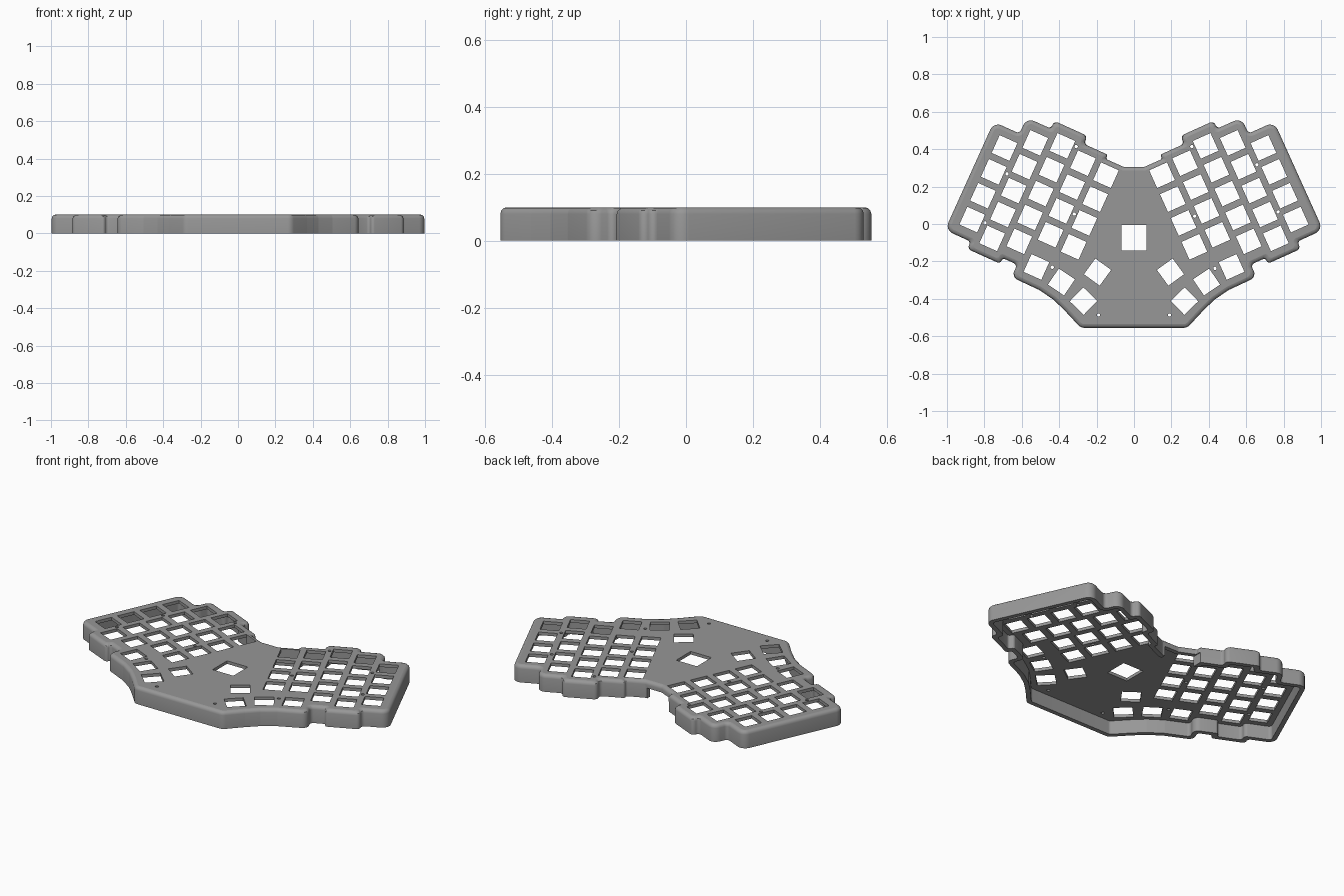
import bpy, bmesh, math
from mathutils import Vector, Matrix

if "Cube" in bpy.data.objects:
    bpy.data.objects.remove(bpy.data.objects["Cube"])

TILT = math.radians(24.3)
C, S = math.cos(TILT), math.sin(TILT)


def tilt(a, b):
    """Key-grid coordinates of the right half to x, y."""
    return (a * C - b * S, a * S + b * C)


# Sharp outline of the right half, back centre to front centre
steps = [(.28, .255), (.28, .28), (.42, .28), (.42, .327), (.615, .327), (.615, .282),
         (.757, .282), (.757, .189), (.908, .189), (.908, -.445), (.757, -.445),
         (.757, -.488), (.565, -.488), (.565, -.455), (.48, -.455), (.48, -.528), (.315, -.53)]
half = [(.055, .305)] + [tilt(*p) for p in steps] + [(.43, -.405), (.37, -.463), (.285, -.555)]
outline = [Vector(p) for p in half] + [Vector((-x, y)) for x, y in reversed(half)]


def ring(d, seg=6):
    """Outline moved inward by d, with rounded corners."""
    n = len(outline)
    pts, turns = [], []
    for i, p in enumerate(outline):
        e1 = (p - outline[i - 1]).normalized()
        e2 = (outline[(i + 1) % n] - p).normalized()
        n1, n2 = Vector((e1.y, -e1.x)), Vector((e2.y, -e2.x))
        pts.append(p + (n1 + n2) * (d / (1 + n1.dot(n2))))
        turns.append(math.atan2(e1.x * e2.y - e1.y * e2.x, e1.dot(e2)))
    out = []
    for i, p in enumerate(pts):
        to_a, to_b = pts[i - 1] - p, pts[(i + 1) % n] - p
        h = abs(turns[i]) / 2
        r = max(.045 - d, .006) if turns[i] < 0 else .02 + d
        t = min(r * math.tan(h), .48 * min(to_a.length, to_b.length))
        a, b, w = p + to_a.normalized() * t, p + to_b.normalized() * t, math.cos(h)
        for k in range(seg + 1):
            u = k / seg
            q0, q1, q2 = (1 - u) ** 2, 2 * u * (1 - u) * w, u * u
            out.append((a * q0 + p * q1 + b * q2) / (q0 + q1 + q2))
    return out


def finish(name, bm):
    bmesh.ops.recalc_face_normals(bm, faces=bm.faces)
    me = bpy.data.meshes.new(name)
    bm.to_mesh(me)
    bm.free()
    ob = bpy.data.objects.new(name, me)
    bpy.context.collection.objects.link(ob)
    return ob


def loft(name, levels):
    """Solid through outline rings given as (inset, height)."""
    bm = bmesh.new()
    rings = [[bm.verts.new((p.x, p.y, z)) for p in ring(d)] for d, z in levels]
    for lo, hi in zip(rings, rings[1:]):
        for i in range(len(lo)):
            bm.faces.new((lo[i - 1], lo[i], hi[i], hi[i - 1]))
    bm.faces.new(rings[0])
    bm.faces.new(rings[-1])
    return finish(name, bm)


def add_box(bm, x, y, sx, sy, z0, z1, rot=0):
    bmesh.ops.create_cube(bm, size=1, matrix=Matrix.Translation((x, y, (z0 + z1) / 2))
                          @ Matrix.Rotation(rot, 4, 'Z') @ Matrix.Diagonal((sx, sy, z1 - z0, 1)))


def cut(ob, cutter):
    cutter.hide_render = True
    mod = ob.modifiers.new("cut", 'BOOLEAN')
    mod.operation, mod.solver, mod.object = 'DIFFERENCE', 'EXACT', cutter
    bpy.ops.object.select_all(action='DESELECT')
    bpy.context.view_layer.objects.active = ob
    ob.select_set(True)
    bpy.ops.object.modifier_apply(modifier=mod.name)
    bpy.data.objects.remove(cutter)


# Case body with rounded top edge, hollow and open underneath
case = loft("keyboard_case", [(0, 0), (0, .08), (.0027, .09), (.01, .0973), (.02, .1)])
cut(case, loft("cavity_cutter", [(.026, -.05), (.026, .082)]))

# Key openings: five staggered columns and four thumb keys per side
KEY, PITCH = .104, .14
keys = []
for i, (top, rows) in enumerate([(.176, 4), (.184, 4), (.223, 5), (.178, 5), (.0855, 4)]):
    for r in range(rows):
        keys.append((*tilt(.244 + .1385 * i, top - PITCH * r), TILT))
keys.append((*tilt(.381, -.424), TILT))
keys += [(.388, -.31, math.radians(34)), (.27, -.412, math.radians(44)),
         (.195, -.257, math.radians(36))]
bm = bmesh.new()
for x, y, rot in keys:
    for side in (1, -1):
        add_box(bm, side * x, y, KEY, KEY, .05, .15, side * rot)
# Square centre opening
add_box(bm, 0, -.073, .136, .136, .05, .15)

# Screw holes, placed a little differently on each side
screws = {1: [(.452, .25), (.313, -.095), (.729, .018), (.729, -.258), (.297, -.394)],
          -1: [(.452, .25), (.313, -.083), (.729, -.035), (.729, -.322), (.303, -.391)]}
for side, spots in screws.items():
    for x, y in [tilt(*p) for p in spots] + [(.19, -.487)]:
        bmesh.ops.create_cone(bm, cap_ends=True, segments=16, radius1=.009, radius2=.009,
                              depth=.1, matrix=Matrix.Translation((side * x, y, .1)))
cut(case, finish("opening_cutter", bm))

# Cable opening in the back wall
bm = bmesh.new()
add_box(bm, -.055, .31, .19, .18, -.05, .06)
cut(case, finish("cable_cutter", bm))

# Smooth rounded walls, flat plate
bpy.ops.object.shade_smooth_by_angle(angle=math.radians(32))
for f in case.data.polygons:
    if abs(f.normal.z) > .99:
        f.use_smooth = False

grey = bpy.data.materials.new("grey_plastic")
grey.diffuse_color = (.31, .31, .31, 1)
grey.use_nodes = True
grey.node_tree.nodes["Principled BSDF"].inputs["Base Color"].default_value = grey.diffuse_color
case.data.materials.clear()
case.data.materials.append(grey)
for f in case.data.polygons:
    f.material_index = 0
